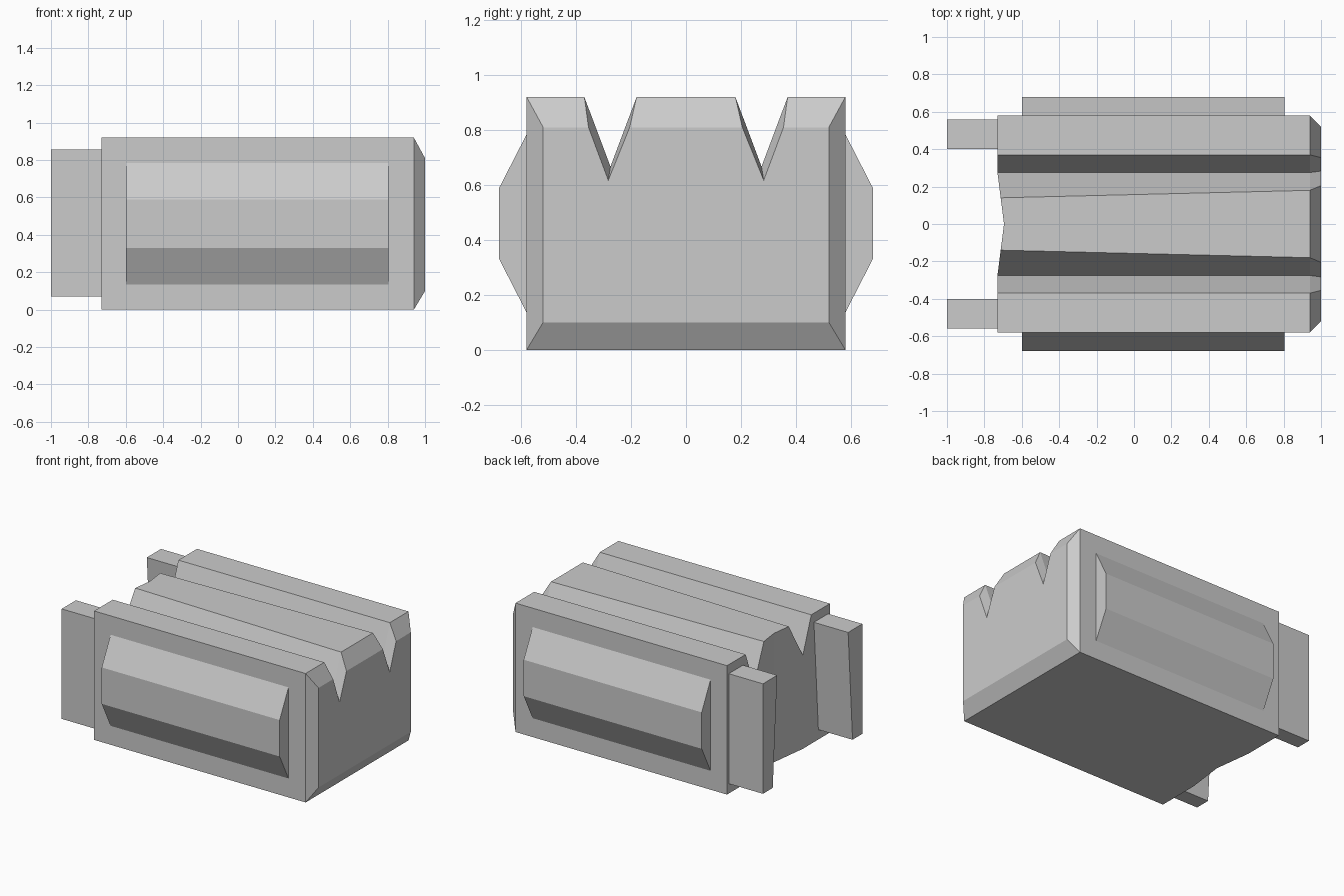
import bpy, bmesh

if "Cube" in bpy.data.objects:
    bpy.data.objects.remove(bpy.data.objects["Cube"])


def loft(name, loops, caps, closed):
    """Skin (x, y, z) loops of the +y half, cap both ends, mirror across y = 0."""
    bm = bmesh.new()
    rings = [[bm.verts.new(p) for p in loop] for loop in loops]
    n = len(rings[0])
    for a, b in zip(rings, rings[1:]):
        for i in range(n if closed else n - 1):
            j = (i + 1) % n
            bm.faces.new((a[i], a[j], b[j], b[i]))
    for cap in caps:
        bm.faces.new([rings[0][i] for i in reversed(cap)])
        bm.faces.new([rings[-1][i] for i in cap])
    bmesh.ops.recalc_face_normals(bm, faces=bm.faces)
    mesh = bpy.data.meshes.new(name)
    bm.to_mesh(mesh)
    bm.free()
    obj = bpy.data.objects.new(name, mesh)
    bpy.context.collection.objects.link(obj)
    mirror = obj.modifiers.new("mirror", 'MIRROR')
    mirror.use_axis = (False, True, False)
    mirror.use_clip = True
    return obj


def prism(name, profile, x0, x1):
    """Straight bar along x from a (y, z) profile."""
    loops = [[(x, y, z) for y, z in profile] for x in (x0, x1)]
    return loft(name, loops, [range(len(profile))], True)


def section(x_at, inner, tip, outer, side, tip_z, top, bottom):
    """Half cross-section of the body with one V groove in its top."""
    pts = [(0, top), (inner, top), (tip, tip_z), (outer, top), (side, top),
           (side, bottom), (tip, bottom), (inner, bottom), (0, bottom)]
    return [(x_at(y), y, z) for y, z in pts]


# Body: shallow V-shaped back recess, straight middle, bevelled front end
body_loops = [
    section(lambda y: min(-0.695, -0.695 - 0.035 * min(y / 0.275, 1)),
            0.14, 0.275, 0.37, 0.58, 0.667, 0.92, 0),
    section(lambda y: 0.94, 0.18, 0.275, 0.37, 0.58, 0.667, 0.92, 0),
    section(lambda y: 1.0, 0.205, 0.283, 0.355, 0.52, 0.617, 0.81, 0.10),
]
loft("body", body_loops, [(0, 1, 7, 8), (1, 2, 6, 7), (2, 3, 4, 5, 6)], False)

# Raised side panels
prism("side_panels", [(0.58, 0.135), (0.68, 0.33), (0.68, 0.59), (0.58, 0.785)],
      -0.60, 0.805)

# Rear prongs, tapering towards the bottom
prism("rear_prongs", [(0.40, 0.855), (0.56, 0.855), (0.56, 0.07), (0.45, 0.07)],
      -1.0, -0.73)
